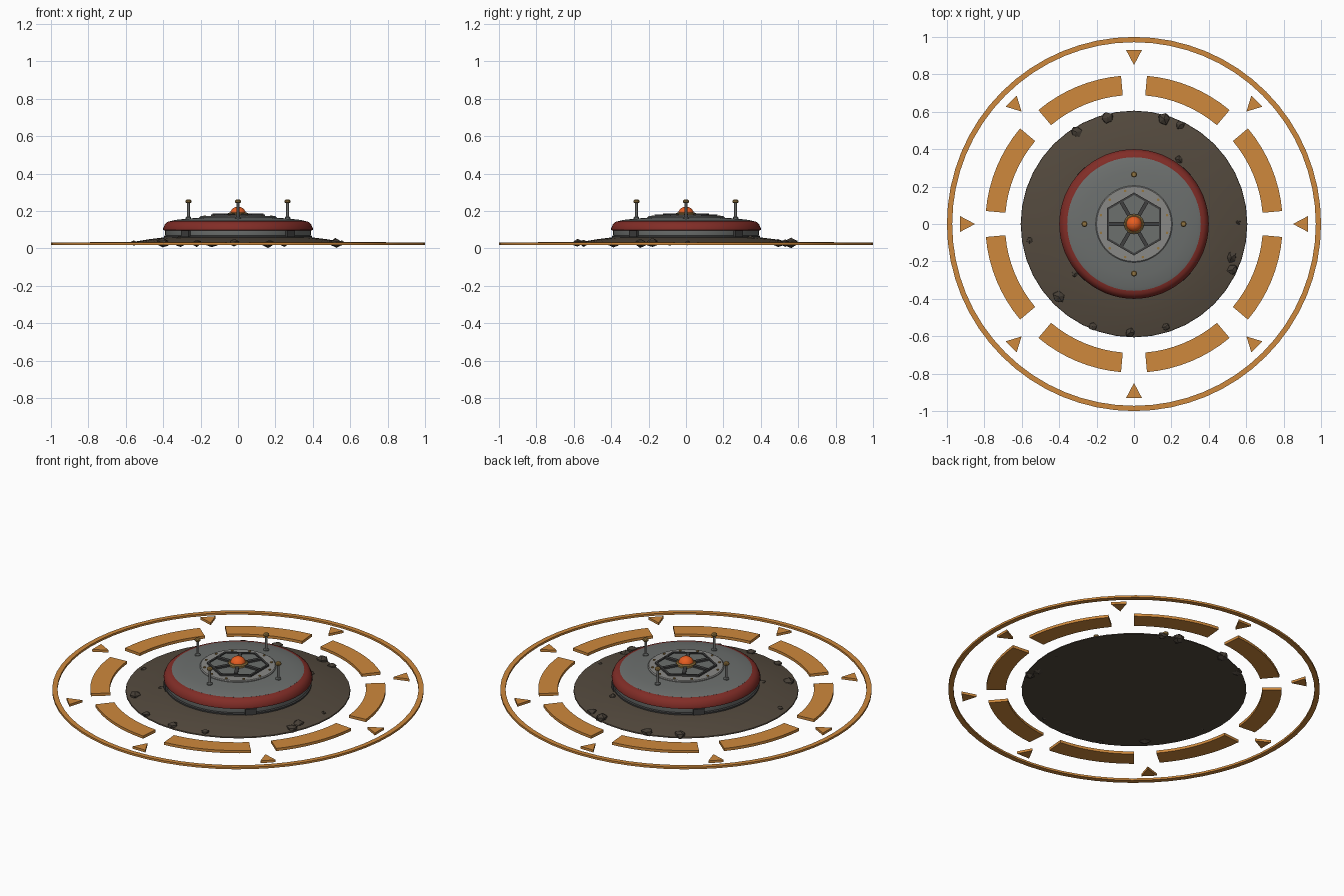
import bpy, bmesh, math, random
from mathutils import Vector, Matrix

random.seed(4)
TAU = math.tau
cube = bpy.data.objects.get("Cube")
if cube:
    bpy.data.objects.remove(cube, do_unlink=True)


def material(name, r, g, b):
    m = bpy.data.materials.new(name)
    m.use_nodes = True
    m.diffuse_color = (r, g, b, 1)
    bsdf = next(n for n in m.node_tree.nodes if n.type == "BSDF_PRINCIPLED")
    bsdf.inputs["Base Color"].default_value = (r, g, b, 1)
    return m


AMBER = material("amber", 0.62, 0.25, 0.045)
DIRT = material("dirt", 0.088, 0.068, 0.048)
STONE = material("stone", 0.06, 0.048, 0.036)
RED = material("dark red", 0.22, 0.026, 0.02)
GREY = material("steel grey", 0.15, 0.16, 0.155)
LIGHT = material("light grey", 0.25, 0.25, 0.24)
DARK = material("charcoal", 0.05, 0.05, 0.05)
GLOW = material("signal orange", 0.8, 0.11, 0.015)
BRASS = material("brass", 0.3, 0.18, 0.05)


def finish(bm, name, mat, smooth=True):
    bmesh.ops.remove_doubles(bm, verts=bm.verts, dist=1e-5)
    bmesh.ops.recalc_face_normals(bm, faces=bm.faces)
    mesh = bpy.data.meshes.new(name)
    bm.to_mesh(mesh)
    bm.free()
    mesh.materials.append(mat)
    ob = bpy.data.objects.new(name, mesh)
    bpy.context.collection.objects.link(ob)
    if smooth:
        bpy.ops.object.select_all(action="DESELECT")
        ob.select_set(True)
        bpy.context.view_layer.objects.active = ob
        bpy.ops.object.shade_smooth_by_angle(angle=math.radians(30))
    return ob


def lathe(name, mat, profile, sides=64, closed=False, turn=0, centre=(0, 0), smooth=True):
    """Spin (radius, height) points about a vertical axis."""
    bm = bmesh.new()
    rings = []
    for r, z in profile:
        rings.append([bm.verts.new((centre[0] + r * math.cos(turn + TAU * i / sides),
                                    centre[1] + r * math.sin(turn + TAU * i / sides), z))
                      for i in range(sides)])
    pairs = list(zip(rings, rings[1:]))
    if closed:
        pairs.append((rings[-1], rings[0]))
    for a, b in pairs:
        for i in range(sides):
            j = (i + 1) % sides
            bm.faces.new((a[i], a[j], b[j], b[i]))
    if not closed:
        bm.faces.new(rings[0])
        bm.faces.new(rings[-1])
    return finish(bm, name, mat, smooth)


def slab(name, mat, outline, z0, z1):
    """Extrude a flat outline between two heights."""
    bm = bmesh.new()
    face = bm.faces.new([bm.verts.new((x, y, z0)) for x, y in outline])
    ext = bmesh.ops.extrude_face_region(bm, geom=[face])
    for v in ext["geom"]:
        if isinstance(v, bmesh.types.BMVert):
            v.co.z = z1
    return finish(bm, name, mat, smooth=False)


def box(name, mat, size, radius, z, angle):
    """A box placed at a radius and turned to face outward."""
    bm = bmesh.new()
    bmesh.ops.create_cube(bm, size=1, matrix=Matrix.Rotation(angle, 4, "Z")
                          @ Matrix.Translation((radius, 0, z))
                          @ Matrix.Diagonal((*size, 1)))
    return finish(bm, name, mat, smooth=False)


def polar(r, a):
    return (r * math.cos(a), r * math.sin(a))


# Ground markings: outer ring, curved bars and inward arrows
lathe("outer_ring", AMBER, [(0.972, 0.018), (1, 0.018), (1, 0.03), (0.972, 0.03)], closed=True)
for k in range(8):
    mid = TAU * (k + 0.5) / 8
    arc = [mid + math.radians(-17.5 + 35 * i / 8) for i in range(9)]
    slab("marking_bar", AMBER, [polar(0.795, a) for a in arc]
         + [polar(0.69, a) for a in reversed(arc)], 0.018, 0.034)
    a = TAU * k / 8
    slab("marking_arrow", AMBER, [polar(0.85, a), polar(0.93, a - 0.045),
                                  polar(0.93, a + 0.045)], 0.018, 0.032)

# Dirt mound
lathe("dirt_mound", DIRT, [(0.606, 0.018), (0.604, 0.024), (0.55, 0.036), (0.48, 0.048),
                           (0.4, 0.058), (0.3, 0.06)], sides=40)

# Stones scattered on the mound: polar angle in degrees, distance, size
STONES = [(122, 0.58, 0.034), (104, 0.585, 0.034), (74, 0.585, 0.036), (65, 0.585, 0.028),
          (1, 0.555, 0.018), (-19, 0.55, 0.034), (-25, 0.58, 0.032), (-73, 0.575, 0.024),
          (-92, 0.58, 0.03), (-112, 0.59, 0.026), (-136, 0.56, 0.036), (-171, 0.565, 0.02),
          (55, 0.42, 0.024), (-140, 0.41, 0.024)]
for deg, dist, size in STONES:
    bm = bmesh.new()
    bmesh.ops.create_icosphere(bm, subdivisions=1, radius=size)
    spin = Matrix.Rotation(random.uniform(0, TAU), 3, "Z")
    x, y = polar(dist, math.radians(deg))
    base = 0.028 if dist > 0.5 else 0.05
    for v in bm.verts:
        v.co = spin @ (v.co * random.uniform(0.8, 1.1))
        v.co = Vector((v.co.x + x, v.co.y + y, max(v.co.z * 0.75 + base, 0)))
    finish(bm, "stone", STONE, smooth=False)

# Casing: lower drum, seam, red collar and shallow dome
lathe("lower_drum", GREY, [(0.37, 0.02), (0.385, 0.055), (0.39, 0.076), (0.39, 0.098)])
lathe("drum_foot", DARK, [(0.388, 0.045), (0.396, 0.05), (0.396, 0.066), (0.388, 0.07)], closed=True)
lathe("red_collar", RED, [(0.38, 0.095), (0.4, 0.097), (0.4, 0.108), (0.39, 0.13),
                          (0.374, 0.143), (0.356, 0.146), (0.35, 0.135)], closed=True)
lathe("top_dome", GREY, [(0.357, 0.1), (0.357, 0.146), (0.34, 0.151), (0.28, 0.158),
                         (0.2, 0.164), (0.1, 0.166)])
for k in range(4):
    box("side_latch", DARK, (0.035, 0.06, 0.034), 0.385, 0.077, TAU * (k + 0.5) / 4)

# Pressure plate: bolted ring, hexagonal frame and spokes
lathe("plate_ring", LIGHT, [(0.205, 0.155), (0.205, 0.168), (0.2, 0.172), (0.13, 0.172)])
hex_turn = math.radians(30)
lathe("hex_plate", GREY, [(0.158, 0.165), (0.158, 0.176)], sides=6, turn=hex_turn, smooth=False)
lathe("hex_frame", DARK, [(0.168, 0.165), (0.168, 0.182), (0.155, 0.182), (0.155, 0.165)],
      sides=6, turn=hex_turn, closed=True, smooth=False)
for k in range(6):
    box("plate_spoke", DARK, (0.09, 0.02, 0.014), 0.09, 0.179, TAU * k / 6)
for k in range(12):
    lathe("ring_bolt", BRASS, [(0.007, 0.165), (0.007, 0.176)], sides=8,
          centre=polar(0.183, TAU * (k + 0.5) / 12))

# Signal light in its hub
lathe("light_hub", BRASS, [(0.053, 0.165), (0.053, 0.187), (0.046, 0.192)], sides=24)
lathe("signal_light", GLOW, [(0.042 * math.cos(t), 0.183 + 0.04 * math.sin(t))
                             for t in [i * math.pi / 17 for i in range(9)]], sides=24)

# Trigger prongs
for k in range(4):
    c = polar(0.265, TAU * k / 4)
    lathe("prong_foot", GREY, [(0.015, 0.15), (0.015, 0.165), (0.009, 0.17)], sides=12, centre=c)
    lathe("prong_rod", LIGHT, [(0.0075, 0.155), (0.0075, 0.246)], sides=12, centre=c)
    lathe("prong_tip", BRASS, [(0.011, 0.242), (0.016, 0.247), (0.016, 0.255), (0.011, 0.26)],
          sides=12, centre=c)
